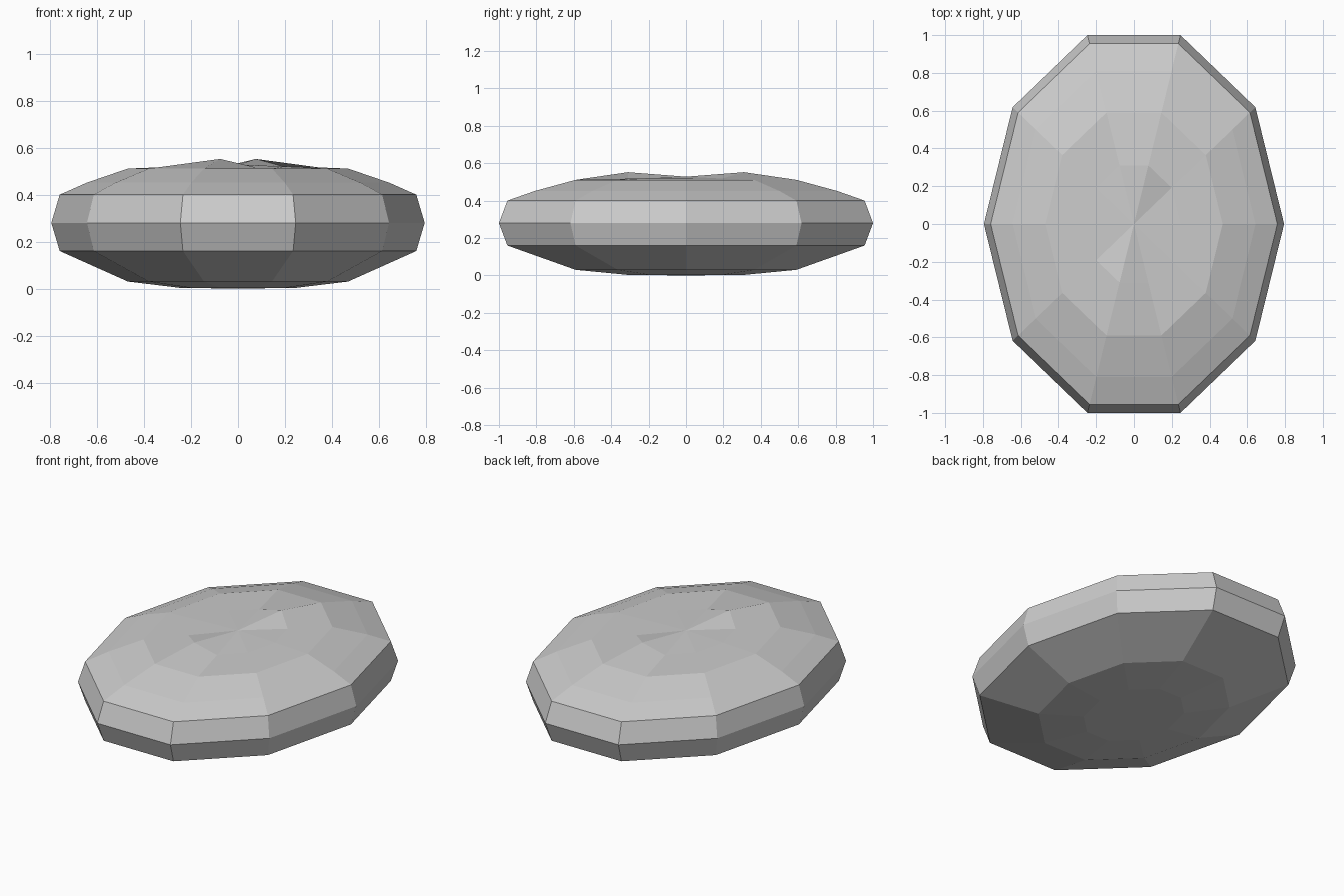
import bpy, bmesh
from math import cos, sin, pi

if "Cube" in bpy.data.objects:
    bpy.data.objects.remove(bpy.data.objects["Cube"])

SIDES = 10
RX, RY = 0.795, 1 / sin(0.4 * pi)

bm = bmesh.new()


def ring(scale, heights):
    """Oval ten-sided ring; heights is one z or one z per corner."""
    if not isinstance(heights, list):
        heights = [heights] * SIDES
    return [bm.verts.new((RX * scale * cos(2 * pi * k / SIDES),
                          RY * scale * sin(2 * pi * k / SIDES), heights[k]))
            for k in range(SIDES)]


# Slightly uneven crown: two opposite raised corners
crown = [0.520, 0.518, 0.552, 0.516, 0.520] * 2

rings = [ring(0.31, 0.003), ring(0.59, 0.03), ring(0.955, 0.16),
         ring(1.0, 0.28), ring(0.955, 0.40), ring(0.81, 0.451),
         ring(0.59, 0.511), ring(0.31, crown)]
bottom = bm.verts.new((0, 0, 0))
top = bm.verts.new((0, 0, 0.528))

# Walls between rings, then fans closing both ends
for low, high in zip(rings, rings[1:]):
    for k in range(SIDES):
        n = (k + 1) % SIDES
        bm.faces.new((low[k], low[n], high[n], high[k]))
for k in range(SIDES):
    n = (k + 1) % SIDES
    bm.faces.new((bottom, rings[0][n], rings[0][k]))
    bm.faces.new((top, rings[-1][k], rings[-1][n]))
bmesh.ops.recalc_face_normals(bm, faces=bm.faces)

mesh = bpy.data.meshes.new("flat_stone")
bm.to_mesh(mesh)
bm.free()
bpy.context.collection.objects.link(bpy.data.objects.new("flat_stone", mesh))
